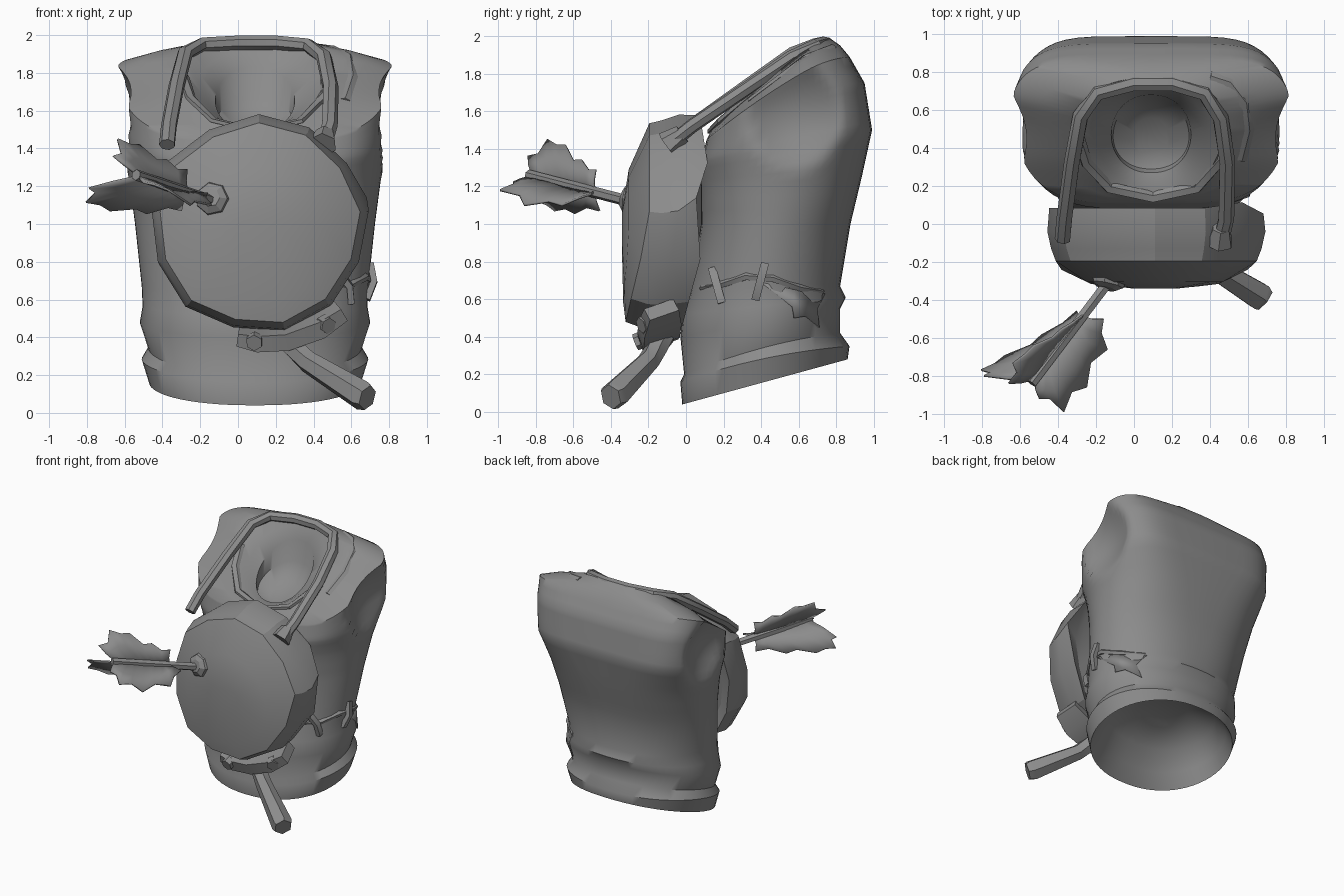
import bpy, bmesh, math, random
from mathutils import Vector as V
from mathutils.bvhtree import BVHTree

random.seed(4)
CX = 0.09
grey = bpy.data.materials.new("plain_grey")
grey.diffuse_color = (0.26, 0.26, 0.26, 1)


def finish(name, bm, angle=35):
    bmesh.ops.recalc_face_normals(bm, faces=bm.faces)
    me = bpy.data.meshes.new(name)
    bm.to_mesh(me)
    bm.free()
    me.materials.append(grey)
    ob = bpy.data.objects.new(name, me)
    bpy.context.collection.objects.link(ob)
    bpy.ops.object.select_all(action='DESELECT')
    ob.select_set(True)
    bpy.context.view_layer.objects.active = ob
    bpy.ops.object.shade_smooth_by_angle(angle=math.radians(angle))
    return ob


def loft(name, rings, angle=35, caps=True):
    bm = bmesh.new()
    vs = [[bm.verts.new(p) for p in r] for r in rings]
    n = len(rings[0])
    for a, b in zip(vs, vs[1:]):
        for i in range(n):
            bm.faces.new((a[i], a[(i + 1) % n], b[(i + 1) % n], b[i]))
    if caps:
        bm.faces.new(vs[0])
        bm.faces.new(vs[-1])
    return finish(name, bm, angle)


def tube(name, path, radii, sides=6, flat=1.0, up=V((0, 0, 1)), angle=35):
    path = [V(p) for p in path]
    rings = []
    for i, p in enumerate(path):
        d = (path[min(i + 1, len(path) - 1)] - path[max(i - 1, 0)]).normalized()
        s = d.cross(up).normalized()
        u = s.cross(d)
        r = radii[i] if isinstance(radii, list) else radii
        rings.append([p + r * (math.cos(a) * s + flat * math.sin(a) * u)
                      for a in [math.tau * (k + .5) / sides for k in range(sides)]])
    return loft(name, rings, angle)


# Torso cross-sections: front y, front z, back y, back z, half width, widest y, side lift
SEC = [
    (0.28, 0.40, 0.58, 0.48, 0.22, 0.42, 0.02),
    (0.12, 0.31, 0.74, 0.44, 0.43, 0.42, 0.02),
    (0.06, 0.15, 0.81, 0.35, 0.51, 0.42, 0.02),
    (-0.02, 0.04, 0.86, 0.28, 0.56, 0.42, 0.0),
    (-0.03, 0.16, 0.87, 0.35, 0.60, 0.42, 0.03),
    (-0.01, 0.20, 0.82, 0.42, 0.565, 0.42, 0.03),
    (-0.03, 0.40, 0.82, 0.55, 0.61, 0.42, 0.0),
    (-0.02, 0.52, 0.85, 0.61, 0.595, 0.42, 0.0),
    (0.02, 0.62, 0.82, 0.67, 0.60, 0.42, 0.03),
    (0.08, 1.0, 0.875, 1.0, 0.635, 0.48, 0.0),
    (0.08, 1.2, 0.935, 1.25, 0.665, 0.53, 0.0),
    (0.08, 1.33, 0.99, 1.5, 0.705, 0.6, 0.0),
    (0.10, 1.41, 0.95, 1.75, 0.725, 0.62, 0.06),
    (0.11, 1.45, 0.87, 1.89, 0.735, 0.62, 0.06),
    (0.12, 1.47, 0.82, 1.95, 0.60, 0.60, 0.05),
    (0.13, 1.49, 0.77, 1.985, 0.39, 0.56, 0.05),
    (0.20, 1.50, 0.73, 1.91, 0.29, 0.49, 0.02),
    (0.27, 1.49, 0.68, 1.83, 0.21, 0.47, 0.0),
    (0.29, 1.45, 0.66, 1.66, 0.20, 0.46, 0.0),
    (0.36, 1.44, 0.56, 1.54, 0.10, 0.44, 0.0)]
STEPS = {9: 3, 10: 4, 11: 6, 12: 3}


def torso_ring(f):
    yf, zf, yb, zb, hw, ym, lift = f
    t = max(0.0, min(1.0, (hw - 0.6) / 0.11))
    pts = []
    for k in range(60):
        a = math.tau * k / 60
        c, s = math.cos(a), math.sin(a)
        # boxier towards the shoulders, most of all at the back
        power = 0.9 + ((0.36 if s > 0 else 0.45) - 0.9) * t
        y = ym + s * ((yb - ym) if s > 0 else (ym - yf))
        x = CX + hw * math.copysign(abs(c) ** power, c)
        z = zf + (zb - zf) * (y - yf) / (yb - yf) + lift * c * c
        # sunken armholes
        e = math.hypot((y - 0.58) / 0.25, (z - 1.58) / 0.28)
        if abs(x - CX) > 0.4 and e < 1:
            x -= math.copysign(0.11 * (1 - e * e), c)
        pts.append(V((x, y, z)))
    return pts


rings = []
for i, (a, b) in enumerate(zip(SEC, SEC[1:])):
    n = STEPS.get(i, 1)
    rings += [torso_ring([p + (q - p) * j / n for p, q in zip(a, b)]) for j in range(n)]
rings.append(torso_ring(SEC[-1]))
torso = loft("torso_vest", rings, 45)
dg = bpy.context.evaluated_depsgraph_get()
tree = BVHTree.FromObject(torso, dg)


def on_side(y, z, off=0.0):
    hit = tree.ray_cast(V((3, y, z)), V((-1, 0, 0)))[0]
    return V(((hit.x if hit else 0.66) + off, y, z))


def on_top(x, y, off=0.0):
    hit = tree.ray_cast(V((x, y, 4)), V((0, 0, -1)))[0]
    return V((x, y, (hit.z if hit else 1.5) + off))


# Collar folds around the neckline
tube("neckline_fold", [on_top(x, y, 0.0) for x, y in
     [(-0.29, 0.45), (-0.25, 0.32), (-0.13, 0.19), (0.1, 0.14), (0.33, 0.19), (0.46, 0.34), (0.47, 0.48)]],
     0.032, 5, 0.5)
tube("shoulder_fold", [on_top(x, y, -0.01) for x, y in
     [(0.4, 0.77), (0.5, 0.74), (0.58, 0.64), (0.6, 0.5), (0.56, 0.34)]], 0.035, 5, 0.5)

# Shoulder strap over the neck
tube("neck_strap", [(-0.375, -0.08, 1.42), (-0.365, 0.03, 1.52), (-0.325, 0.33, 1.735), (-0.28, 0.57, 1.905),
     (-0.19, 0.69, 1.95), (0.0, 0.74, 1.96), (0.2, 0.74, 1.96), (0.37, 0.69, 1.945),
     (0.455, 0.56, 1.885), (0.49, 0.33, 1.725), (0.485, 0.03, 1.52), (0.46, -0.08, 1.43)],
     0.043, 7, 0.9)
tube("strap_loop", [(0.45, -0.10, 1.42), (0.46, -0.02, 1.48)], [0.075, 0.05], 6)

# Pan breastplate: y, radius, centre z, forward push of the lower edge
pan = []
for y, r, cz, push in [(0.03, 0.47, 1.0, 0.11), (0.085, 0.565, 1.01, 0.11), (-0.04, 0.575, 1.0, 0.10),
                       (-0.13, 0.555, 0.99, 0.10), (-0.195, 0.53, 1.0, 0.13),
                       (-0.305, 0.36, 0.93, 0.03), (-0.34, 0.12, 0.95, 0)]:
    ring = []
    for k in range(13):
        a = math.tau * (k + .25) / 13
        wob = 1 + 0.02 * math.sin(5 * a + 1) * (r > 0.4)
        s = math.sin(a)
        low = max(0, -s - 0.3) / 0.7 if y > 0 else max(0, -s)
        ring.append(V((0.11 + r * wob * math.cos(a), y - push * low, cz + r * wob * s)))
    pan.append(ring)
# dented notch on the right rim
pan[1][0] += V((0.0, -0.03, 0.06))
pan[1][1] += V((0.0, 0.03, 0.0))
loft("pan", pan, 25)

# Handle bracket curved under the pan, with bolts
tube("handle_bracket", [(0.0, -0.15, 0.41), (0.10, -0.15, 0.395), (0.25, -0.145, 0.405),
     (0.42, -0.14, 0.47), (0.54, -0.13, 0.545)], [0.11, 0.14, 0.145, 0.15, 0.12], 4, 0.45,
     V((0, -0.35, 1)), 30)
for p, q in [((0.09, -0.22, 0.39), (0.085, -0.27, 0.37)), ((0.45, -0.19, 0.48), (0.48, -0.24, 0.46))]:
    tube("bracket_bolt", [p, q], 0.045, 6)

# Handle
tube("pan_handle", [(0.27, -0.10, 0.41), (0.29, -0.15, 0.35), (0.37, -0.2, 0.27),
     (0.66, -0.38, 0.09), (0.685, -0.40, 0.08)], [0.05, 0.06, 0.06, 0.08, 0.068], 6)

# Arrow stuck in the pan
A, B = V((-0.13, -0.30, 1.12)), V((-0.54, -0.84, 1.26))
tube("arrow_shaft", [A, B], 0.03, 6)
D = (B - A).normalized()
tube("arrow_hole_rim", [A + V((0, 0.03, 0.01)), A + V((-0.01, -0.02, 0.015)), A + V((-0.015, -0.04, 0.02))],
     [0.10, 0.085, 0.05], 7, angle=20)


def vane(outer):
    # ragged sheet between the shaft and an outer line
    bm = bmesh.new()
    outer = [V(p) for p in outer]
    rows = []
    n = 9
    for i in range(n):
        t = i / (n - 1)
        base = A.lerp(B, 0.34 + 0.62 * t)
        s = t * (len(outer) - 1)
        j = min(int(s), len(outer) - 2)
        tip = outer[j].lerp(outer[j + 1], s - j)
        k = 1.0 if i % 2 == 0 else random.uniform(0.78, 0.88)
        rows.append((base, base.lerp(tip, 0.5) + D * 0.01, base.lerp(tip, k)))
    vs = [[bm.verts.new(p) for p in r] for r in rows]
    for a, b in zip(vs, vs[1:]):
        for c in range(2):
            bm.faces.new((a[c], a[c + 1], b[c + 1], b[c]))
    ob = finish("arrow_feather", bm, 30)
    m = ob.modifiers.new("thickness", 'SOLIDIFY')
    m.thickness, m.offset = 0.012, 0


vane([(-0.27, -0.48, 1.29), (-0.42, -0.58, 1.36), (-0.63, -0.70, 1.48), (-0.66, -0.84, 1.36)])
vane([(-0.30, -0.46, 1.07), (-0.55, -0.63, 1.05), (-0.81, -0.76, 1.09), (-0.79, -0.80, 1.19)])
vane([(-0.16, -0.50, 1.16), (-0.14, -0.66, 1.10), (-0.25, -0.86, 1.10), (-0.37, -0.99, 1.18),
      (-0.50, -0.92, 1.22)])

# Torn seam on the right side with two stitches
tube("torn_seam", [on_side(y, z, 0.0) for y, z in
     [(0.08, 0.66), (0.2, 0.68), (0.32, 0.72), (0.46, 0.71), (0.6, 0.66), (0.73, 0.64)]],
     [0.012, 0.02, 0.022, 0.022, 0.02, 0.01], 5, up=V((1, 0, 0)))
bm = bmesh.new()
bm.faces.new([bm.verts.new(on_side(y, z, o)) for y, z, o in
              [(0.40, 0.69, 0.008), (0.58, 0.65, 0.012), (0.74, 0.63, 0.008), (0.70, 0.55, 0.015),
               (0.71, 0.45, 0.015), (0.64, 0.51, 0.015), (0.58, 0.50, 0.015), (0.57, 0.56, 0.012)]])
flap = finish("torn_flap", bm)
flap.modifiers.new("thickness", 'SOLIDIFY').thickness = 0.015
for a, b in [((0.14, 0.76), (0.19, 0.58)), ((0.42, 0.79), (0.37, 0.60))]:
    mid = ((a[0] + b[0]) / 2, (a[1] + b[1]) / 2)
    tube("stitch", [on_side(*a, 0.0), on_side(*mid, 0.03), on_side(*b, 0.0)], 0.03, 4, 0.8,
         V((1, 0, 0)))
